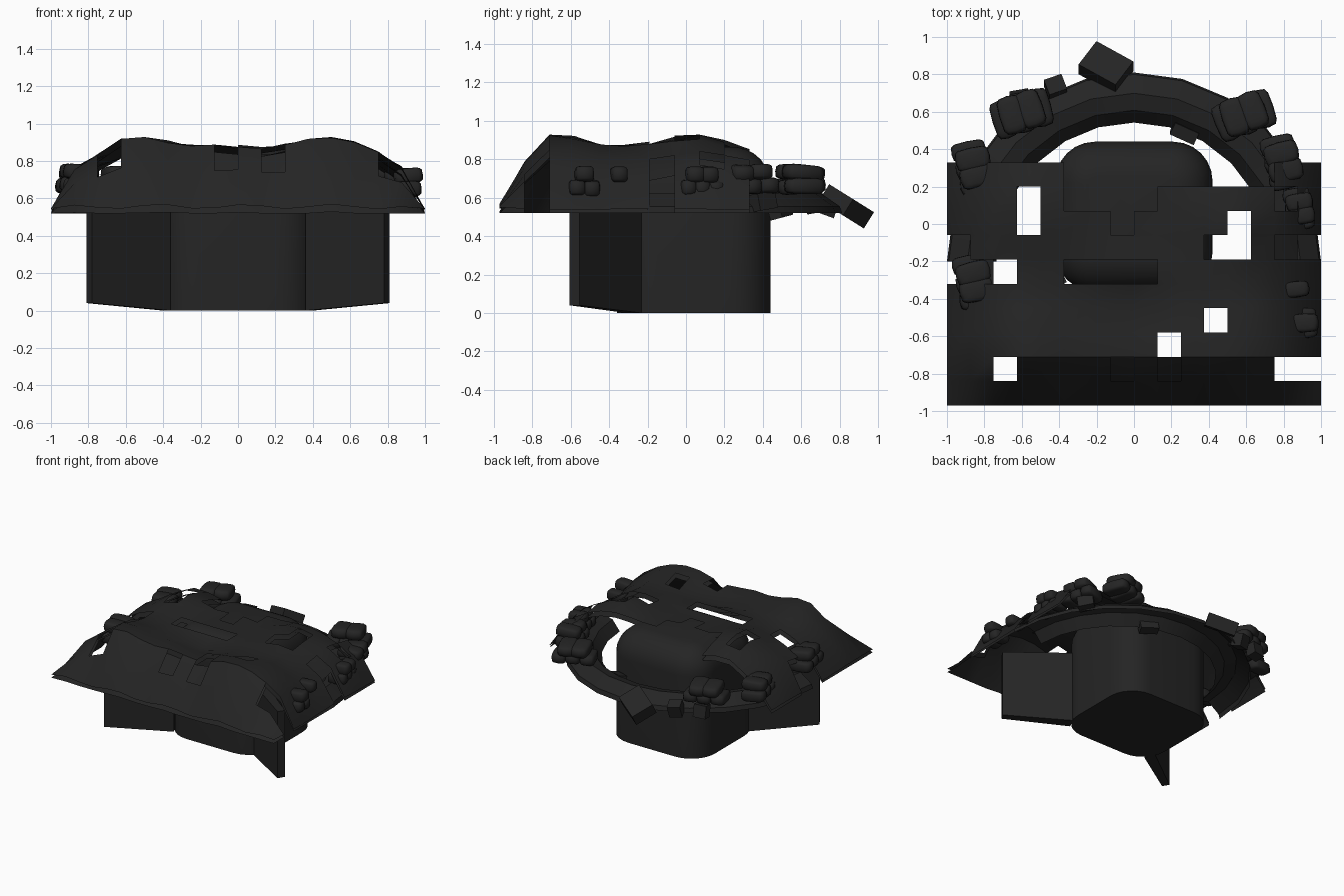
import bpy, bmesh, math, random
from mathutils import Matrix, Vector

if "Cube" in bpy.data.objects:
    bpy.data.objects.remove(bpy.data.objects["Cube"])

random.seed(4)
mat = bpy.data.materials.new("charcoal")
mat.diffuse_color = (0.018, 0.018, 0.018, 1)
mat.use_nodes = True
mat.node_tree.nodes["Principled BSDF"].inputs["Base Color"].default_value = mat.diffuse_color


def finish(bm, name, angle=35):
    me = bpy.data.meshes.new(name)
    bm.normal_update()
    bm.to_mesh(me)
    bm.free()
    ob = bpy.data.objects.new(name, me)
    bpy.context.collection.objects.link(ob)
    me.materials.append(mat)
    bpy.ops.object.select_all(action='DESELECT')
    ob.select_set(True)
    bpy.context.view_layer.objects.active = ob
    bpy.ops.object.shade_smooth_by_angle(angle=math.radians(angle))
    return ob


def prism(bm, bottom, top):
    """Closed solid between two loops of equal length."""
    a = [bm.verts.new(p) for p in bottom]
    b = [bm.verts.new(p) for p in top]
    n = len(a)
    for i in range(n):
        bm.faces.new((a[i], a[(i + 1) % n], b[(i + 1) % n], b[i]))
    bm.faces.new(a[::-1])
    bm.faces.new(b)


# Central body: rounded-rectangle plan with a domed top
def plan(inset, z):
    x0, y0, y1 = 0.42 - inset, -0.36 + inset, 0.44 - inset
    r = 0.21 - inset * 0.9
    pts = []
    for q, (cx, cy) in enumerate([(x0 - r, y1 - r), (r - x0, y1 - r),
                                  (r - x0, y0 + r), (x0 - r, y0 + r)]):
        for k in range(7):
            a = math.radians(90 * q + 15 * k)
            pts.append((cx + r * math.cos(a), cy + r * math.sin(a), z))
    return pts


bm = bmesh.new()
R = 0.2
rings = [plan(0, 0)]
for k in range(7):
    a = math.radians(14 * k)
    rings.append(plan(R * (1 - math.cos(a)), 0.665 + R * math.sin(a)))
loops = [[bm.verts.new(p) for p in ring] for ring in rings]
for a, b in zip(loops, loops[1:]):
    for i in range(len(a)):
        j = (i + 1) % len(a)
        bm.faces.new((a[i], a[j], b[j], b[i]))
bm.faces.new(loops[0][::-1])
bm.faces.new(loops[-1])
finish(bm, "body")

# Two thin wing walls spreading towards the front
for s, side in ((1, "right"), (-1, "left")):
    bm = bmesh.new()
    foot = [(0.36, -0.31, 0), (0.78, -0.605, 0.04), (0.81, -0.555, 0.04), (0.40, -0.23, 0)]
    foot = [(s * x, y, z) for x, y, z in foot][::s]
    prism(bm, foot, [(x, y, 0.58) for x, y, z in foot])
    finish(bm, side + "_wing_wall", 45)

# Curved rampart around the back, hollow underneath
CY = -0.2
section = [(1.0, 0.52), (0.99, 0.555), (0.89, 0.625), (0.80, 0.60), (0.735, 0.52)]
bm = bmesh.new()
prev = None
for k in range(13):
    a = math.radians(180 * k / 12)
    cur = [bm.verts.new((r * math.cos(a), CY + r * math.sin(a) * 1.01, z)) for r, z in section]
    if prev:
        for i in range(4):
            bm.faces.new((prev[i], cur[i], cur[i + 1], prev[i + 1]))
    prev = cur
finish(bm, "rampart")


# Draped net: square grid in two layers, missing cells are the holes
across = [0.875, 0.88, 0.89, 0.91, 0.93, 0.915, 0.845, 0.76, 0.54]
along = [0.03, 0.6, 0.99, 0.98, 0.88, 0.84, 0.88, 0.95, 1.0, 0.9, 0.8]


def net(name, drop, holes):
    bm = bmesh.new()
    grid = []
    for j in range(11):
        row = []
        for i in range(17):
            x, y = -1 + i / 8, -0.97 + 0.13 * j
            z = 0.545 + (across[abs(i - 8)] - 0.545) * along[j]
            z += 0.012 * math.sin(i * 1.7 + j * 0.9) * (1 if 0 < i < 16 else 0.4)
            if abs(x) < 0.4 and -0.35 < y < 0.22:
                z = max(z, 0.875)
            z = max(0.52, min(z, 0.928) - drop)
            row.append(bm.verts.new((x, y, z)))
        grid.append(row)
    for j in range(10):
        for i in range(16):
            if i not in holes[j]:
                bm.faces.new((grid[j][i], grid[j][i + 1], grid[j + 1][i + 1], grid[j + 1][i]))
    bmesh.ops.delete(bm, geom=[v for v in bm.verts if not v.link_faces], context='VERTS')
    finish(bm, name, 40)


shared = {0: [], 1: [2, 14, 15], 2: [9], 3: [11], 4: [], 5: [0, 2, 5, 6, 7, 8],
          6: [0, 11, 12, 15], 7: [3, 12], 8: [3, 5, 6, 7, 8, 14], 9: list(range(5, 14))}
extra = {1: [7, 9], 5: [1], 6: [14], 7: [7]}
net("draped_net", 0, {j: h + extra.get(j, []) for j, h in shared.items()})
net("under_net", 0.04, shared)


# Sandbag piles: x, y, base height, direction of the bags, bags per row, size
def add_bag(bm, m, hx, hy, hz):
    res = bmesh.ops.create_uvsphere(bm, u_segments=12, v_segments=8, radius=1)
    for v in res["verts"]:
        p = [math.copysign(abs(c) ** 0.5, c) for c in v.co]
        v.co = m @ Vector((p[0] * hx, p[1] * hy, p[2] * hz))


piles = [(-0.60, 0.59, 0.62, 108, 3, 1.0), (0.59, 0.58, 0.62, 110, 3, 1.0),
         (-0.86, 0.30, 0.62, 15, 3, 0.9), (-0.86, -0.31, 0.63, 12, 3, 0.9),
         (0.79, 0.33, 0.62, 15, 3, 0.9), (0.88, 0.08, 0.61, 10, 3, 0.7),
         (0.86, -0.35, 0.68, 5, 1, 0.75), (0.90, -0.53, 0.61, 5, 2, 0.75)]
for n, (px, py, base, deg, count, size) in enumerate(piles):
    bm = bmesh.new()
    frame = Matrix.Translation((px, py, base)) @ Matrix.Rotation(math.radians(deg), 4, 'Z')
    for layer in range(2 if count > 1 else 1):
        for k in range(count - layer):
            off = (k - (count - layer - 1) / 2) * 0.105 * size
            m = (frame @ Matrix.Translation((0.01 * layer, off, 0.04 + 0.07 * layer))
                 @ Matrix.Rotation(random.uniform(-0.12, 0.12), 4, 'Y')
                 @ Matrix.Rotation(random.uniform(-0.06, 0.06), 4, 'Z'))
            add_bag(bm, m, 0.105 * size, (0.058 + 0.01 * layer) * size, 0.042)
    # keep the piles inside the overall width
    for v in bm.verts:
        v.co.x = max(-0.99, min(0.99, v.co.x))
    finish(bm, "sandbag_pile_%d" % (n + 1), 60)

# Loose crates on the rampart: position, size, tilt, turn
crates = [("large_crate", (-0.15, 0.835, 0.555), (0.235, 0.175, 0.10), -32, -33),
          ("small_crate", (-0.42, 0.73, 0.56), (0.10, 0.09, 0.10), -20, 20),
          ("back_crate", (-0.61, 0.67, 0.57), (0.10, 0.08, 0.10), 10, 10),
          ("inner_crate", (0.27, 0.49, 0.53), (0.14, 0.07, 0.07), 15, -25),
          ("right_crate", (0.80, 0.40, 0.58), (0.12, 0.08, 0.09), 10, -50)]
for name, loc, dims, tilt, turn in crates:
    bm = bmesh.new()
    m = (Matrix.Translation(loc) @ Matrix.Rotation(math.radians(tilt), 4, 'X')
         @ Matrix.Rotation(math.radians(turn), 4, 'Z') @ Matrix.Diagonal((*dims, 1)))
    bmesh.ops.create_cube(bm, size=1, matrix=m)
    finish(bm, name)
